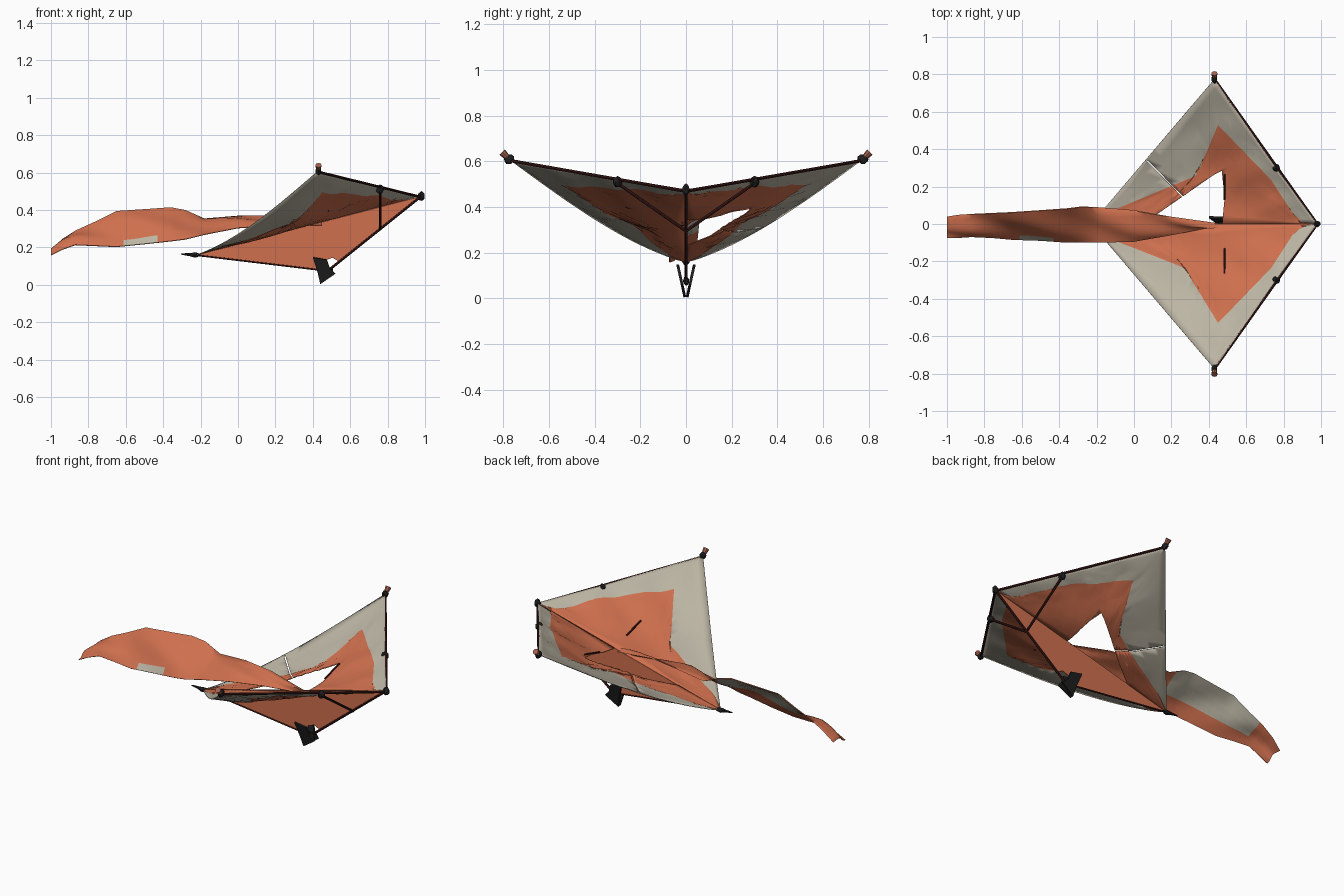
import bpy, bmesh, math, random
from mathutils import Vector as V

if "Cube" in bpy.data.objects:
    bpy.data.objects.remove(bpy.data.objects["Cube"])
random.seed(4)

def mat(name, c):
    m = bpy.data.materials.new(name)
    m.diffuse_color = (*c, 1)
    m.use_nodes = True
    m.node_tree.nodes["Principled BSDF"].inputs["Base Color"].default_value = m.diffuse_color
    return m

ORANGE = mat("orange cloth", (0.62, 0.16, 0.075))
GREY = mat("beige cloth", (0.50, 0.46, 0.37))
WOOD = mat("dark red wood", (0.055, 0.012, 0.010))
BLACK = mat("black binding", (0.014, 0.013, 0.014))
KNOB = mat("copper knob", (0.36, 0.12, 0.075))

# Key points of the frame
N, T = V((0.98, 0, 0.475)), V((0.43, 0.775, 0.61))
K, B = V((0.48, 0, 0.075)), V((-0.23, 0, 0.16))
J, S = V((0.76, 0.30, 0.51)), V((0.76, 0, 0.295))

def make(name, bm, mats, smooth=0):
    bmesh.ops.recalc_face_normals(bm, faces=bm.faces)
    me = bpy.data.meshes.new(name)
    bm.to_mesh(me)
    bm.free()
    ob = bpy.data.objects.new(name, me)
    bpy.context.collection.objects.link(ob)
    for m in mats:
        me.materials.append(m)
    if smooth:
        bpy.ops.object.select_all(action='DESELECT')
        ob.select_set(True)
        bpy.context.view_layer.objects.active = ob
        bpy.ops.object.shade_smooth_by_angle(angle=math.radians(smooth))
    return ob

def thicken(ob, t):
    so = ob.modifiers.new("thickness", 'SOLIDIFY')
    so.thickness, so.offset = t, 0

def flip(p, s):
    return V((p[0], p[1] * s, p[2]))

def bar(name, a, b, r, m, r2=None, sides=8):
    bm = bmesh.new()
    d = b - a
    bmesh.ops.create_cone(bm, cap_ends=True, segments=sides, radius1=r,
                          radius2=r if r2 is None else r2, depth=d.length)
    bm.transform(d.to_track_quat('Z', 'Y').to_matrix().to_4x4())
    bmesh.ops.translate(bm, verts=bm.verts, vec=(a + b) / 2)
    return make(name, bm, [m], 40)

def lump(name, p, size, m):
    bm = bmesh.new()
    bmesh.ops.create_icosphere(bm, subdivisions=2, radius=1)
    for v in bm.verts:
        v.co *= random.uniform(0.85, 1.1)
        v.co = V((v.co.x * size[0], v.co.y * size[1], v.co.z * size[2])) + p
    return make(name, bm, [m])

def sail_z(x, y):
    # triangle nose - wing tip - tail, sagging towards the trailing edge
    n = (T - N).cross(B - N)
    z = N.z - (n.x * (x - N.x) + n.y * (y - N.y)) / n.z
    u = min(max(y / T.y, 0), 1)
    lead, trail = N.x + (T.x - N.x) * u, B.x + (T.x - B.x) * u
    q = min(max((lead - x) / max(lead - trail, 1e-4), 0), 1)
    return z - 0.058 * math.sin(math.pi * u ** 0.8) * math.sin(2.2 * q)

def along(pts, t):
    i = min(int(t), len(pts) - 2)
    return pts[i].lerp(pts[i + 1], t - i)

def cut_hole(bm, poly):
    # slice along each side of the polygon, then drop the faces inside
    sides = list(zip(poly, poly[1:] + poly[:1]))
    for a, b in sides:
        bmesh.ops.bisect_plane(bm, geom=bm.verts[:] + bm.edges[:] + bm.faces[:],
                               plane_co=(*a, 0), plane_no=(b[1] - a[1], a[0] - b[0], 0))
    def inside(c):
        s = [(b[0] - a[0]) * (c.y - a[1]) - (b[1] - a[1]) * (c.x - a[0]) for a, b in sides]
        return all(v > 0 for v in s) or all(v < 0 for v in s)
    dead = [f for f in bm.faces if inside(f.calc_center_median())]
    bmesh.ops.delete(bm, geom=dead, context='FACES')

# Sails: beige border strip outside, orange field in to the spine
def sail(name, s, inner_xy, ph):
    outer = [N, J, T, T.lerp(B, 0.5), B]
    inner = [V((x, y, 0)) for x, y in inner_xy]
    bm = bmesh.new()
    rows, rim, cols = 14, 5, 48
    grid = []
    for r in range(rows + 1):
        line = []
        for c in range(cols + 1):
            t = 4 * c / cols
            o, i, k = along(outer, t), along(inner, t), N.lerp(B, c / cols)
            p = o.lerp(i, r / rim) if r <= rim else i.lerp(k, (r - rim) / (rows - rim))
            w = math.sin(math.pi * r / rows) * math.sin(math.pi * c / cols) ** 0.5
            wave = (math.sin(17 * p.x + 9 * p.y + ph) + math.sin(23 * p.y - 11 * p.x + 2 * ph)
                    + random.uniform(-0.7, 0.7))
            p = V((p.x, p.y, sail_z(p.x, p.y) + 0.006 * w * wave))
            line.append(bm.verts.new(flip(p, s)))
        grid.append(line)
    for r in range(rows):
        for c in range(cols):
            f = bm.faces.new((grid[r][c], grid[r][c + 1], grid[r + 1][c + 1], grid[r + 1][c]))
            f.material_index = 1 if r < rim else 0
    bmesh.ops.remove_doubles(bm, verts=bm.verts, dist=0.0005)
    if s > 0:
        cut_hole(bm, [(0.50, 0.30), (0.43, 0.265), (0.04, -0.005), (0.50, -0.005), (0.485, 0.14)])
        cut_hole(bm, [(0.07, 0.335), (0.28, 0.122), (0.284, 0.126), (0.074, 0.341)])
    thicken(make(name, bm, [ORANGE, GREY], 40), 0.004)

sail("left_sail", 1, [(0.88, 0.01), (0.735, 0.235), (0.45, 0.53), (0.335, 0.26), (-0.12, 0.07)], 1.0)
sail("right_sail", -1, [(0.88, 0.01), (0.735, 0.235), (0.45, 0.53), (0.27, 0.235), (-0.15, 0.07)], 2.6)

# Upright keel cloth below the spine, with a small tear at the lowest corner
bm = bmesh.new()
outline = [(N.x, N.z), (0.54, 0.125), (0.505, 0.145), (0.465, 0.13), (0.445, 0.08), (B.x, B.z)]
bm.faces.new([bm.verts.new((x, 0, z)) for x, z in outline])
thicken(make("keel_cloth", bm, [ORANGE]), 0.004)
bar("keel_front", N, K, 0.007, WOOD)
bar("keel_rear", K, B, 0.005, WOOD)

for s, side in ((1, "left"), (-1, "right")):
    # Leading spar, cross strut and seam lacing
    drop = V((0, 0, -0.006))
    bar(side + "_leading_spar", N + drop, flip(T, s) + drop, 0.007, WOOD)
    bar(side + "_strut", flip(J, s) + drop, S, 0.007, WOOD)
    a, b = [V((0.483, y, sail_z(0.483, y) + 0.004)) for y in (0.13, 0.265)]
    bar(side + "_lacing", flip(a, s), flip(b, s), 0.005, WOOD)
    # Bindings and knob at the wing tip
    lump(side + "_strut_binding", flip(J, s), (0.02, 0.02, 0.025), BLACK)
    lump(side + "_tip_binding", flip(T, s), (0.016, 0.024, 0.023), BLACK)
    bar(side + "_tip_knob", flip(T, s), flip(V((0.43, 0.805, 0.64)), s), 0.011, KNOB, 0.017)
    # Splayed black fin under the keel
    bm = bmesh.new()
    fin = [(0.44, 0.005), (0.52, 0.06), (0.49, 0.09), (0.475, 0.135), (0.40, 0.148), (0.425, 0.07)]
    bm.faces.new([bm.verts.new((x, s * (0.004 + 0.22 * z), z)) for x, z in fin])
    thicken(make(side + "_fin", bm, [BLACK]), 0.012)

lump("nose_binding", N, (0.018, 0.017, 0.026), BLACK)
lump("keel_binding", K, (0.03, 0.014, 0.02), BLACK)
lump("tail_binding", B, (0.03, 0.016, 0.014), BLACK)
bar("tail_spike", B, V((-0.305, 0, 0.165)), 0.012, BLACK, 0.003)

# Torn streamer: leaning cloth strip; stations are x, y low, y high, z low, z high
stations = [(0.45, -0.01, 0.0, 0.32, 0.33), (0.2, -0.06, 0.035, 0.32, 0.37),
            (0.0, -0.095, 0.07, 0.305, 0.37), (-0.18, -0.10, 0.085, 0.27, 0.355),
            (-0.28, -0.10, 0.09, 0.245, 0.40), (-0.36, -0.10, 0.08, 0.235, 0.415),
            (-0.50, -0.09, 0.07, 0.22, 0.405), (-0.65, -0.085, 0.06, 0.205, 0.395),
            (-0.76, -0.075, 0.055, 0.21, 0.34), (-0.87, -0.07, 0.05, 0.215, 0.29),
            (-0.94, -0.075, 0.045, 0.19, 0.245), (-1.0, -0.075, 0.035, 0.16, 0.19)]
bm = bmesh.new()
steps, cols = 6, 44
rings = []
for c in range(cols + 1):
    t = c / cols * (len(stations) - 1)
    i = min(int(t), len(stations) - 2)
    x, y0, y1, z0, z1 = [a + (b - a) * (t - i) for a, b in zip(stations[i], stations[i + 1])]
    front, back = [], []
    for k in range(steps + 1):
        u = k / steps
        bulge = math.sin(math.pi * u) * (0.008 + 0.01 * math.sin(14 * x + 4 * u))
        p = V((x, y0 + (y1 - y0) * u - bulge, z0 + (z1 - z0) * u + bulge))
        front.append(bm.verts.new(p))
        back.append(bm.verts.new(p + V((0, 0.004, -0.003))))
    rings.append(front + back[::-1])
n = len(rings[0])
for a, b in zip(rings, rings[1:]):
    for k in range(n):
        f = bm.faces.new((a[k], a[(k + 1) % n], b[(k + 1) % n], b[k]))
        x = f.calc_center_median().x
        # beige upper border behind, and a small beige patch low on the front
        behind = steps < k < 2 * steps - 1 and -0.85 < x < -0.24
        f.material_index = int(behind or (k == 0 and -0.62 < x < -0.42))
bm.faces.new(rings[0])
bm.faces.new(rings[-1][::-1])
make("torn_streamer", bm, [ORANGE, GREY], 50)
